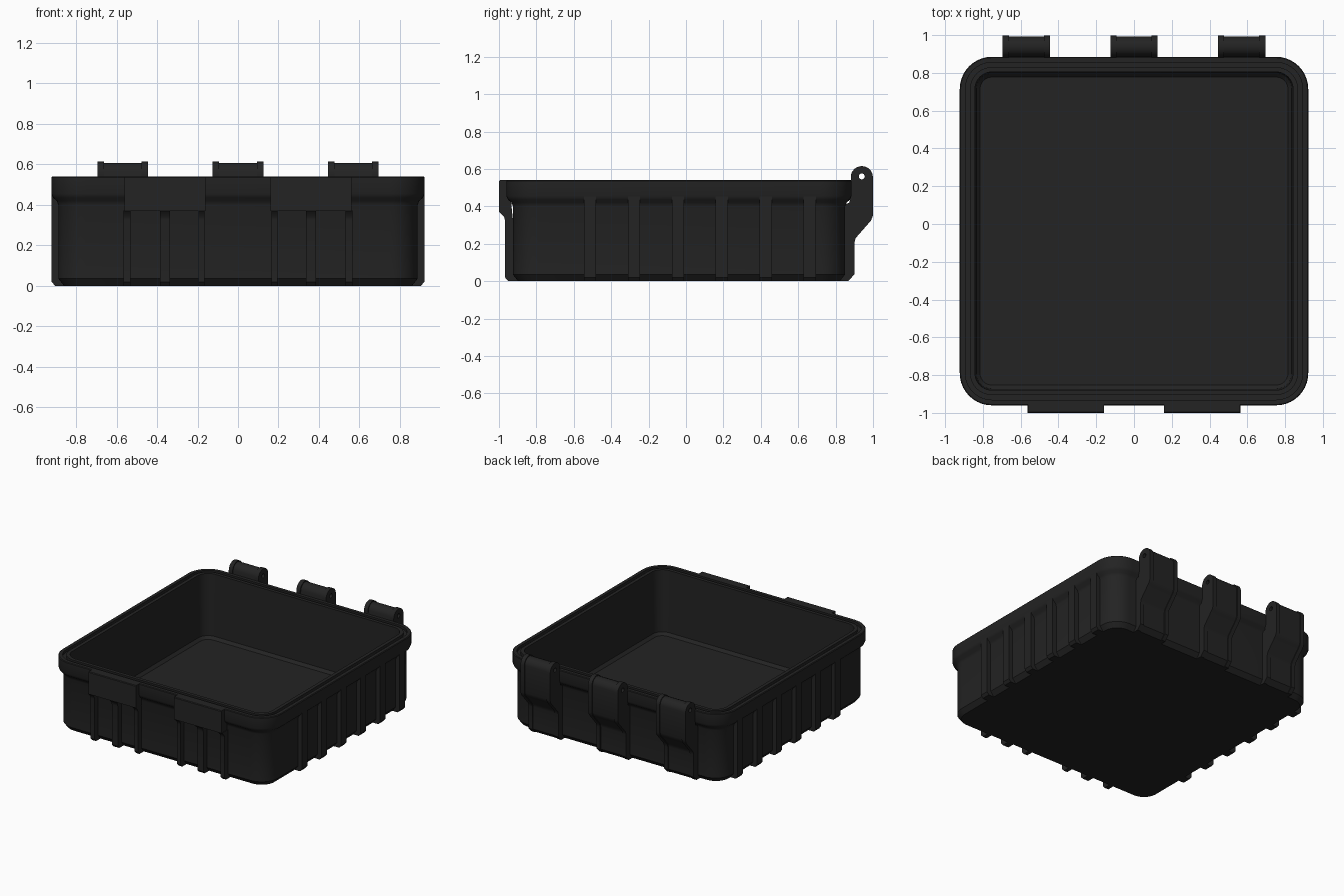
import bpy, bmesh, math
from mathutils import Matrix

if "Cube" in bpy.data.objects:
    bpy.data.objects.remove(bpy.data.objects["Cube"])

CY = -0.0375            # centre of the tray in y
HALF, RAD = 0.9225, 0.17

plastic = bpy.data.materials.new("black plastic")
plastic.diffuse_color = (0.017, 0.017, 0.017, 1)
plastic.use_nodes = True
plastic.node_tree.nodes["Principled BSDF"].inputs["Base Color"].default_value = plastic.diffuse_color


def add_object(name, mesh, smooth=True):
    obj = bpy.data.objects.new(name, mesh)
    bpy.context.collection.objects.link(obj)
    mesh.materials.clear()
    mesh.materials.append(plastic)
    bpy.ops.object.select_all(action='DESELECT')
    obj.select_set(True)
    bpy.context.view_layer.objects.active = obj
    if smooth:
        bpy.ops.object.shade_smooth_by_angle(angle=math.radians(32))
    return obj


def rounded_square(half, radius, steps=10):
    pts = []
    for k, (sx, sy) in enumerate([(1, 1), (-1, 1), (-1, -1), (1, -1)]):
        for i in range(steps + 1):
            a = math.pi / 2 * (k + i / steps)
            pts.append((sx * (half - radius) + radius * math.cos(a),
                        sy * (half - radius) + radius * math.sin(a)))
    return pts


def arc(cx, cy, r, a0, a1, n):
    return [(cx + r * math.cos(math.radians(a0 + (a1 - a0) * i / n)),
             cy + r * math.sin(math.radians(a0 + (a1 - a0) * i / n)))
            for i in range(n + 1)]


def prism(name, outlines, centre, width, axis='X'):
    """Extrude (outward, height) outlines; inner outlines become holes."""
    cu = bpy.data.curves.new("outline", 'CURVE')
    cu.dimensions, cu.fill_mode, cu.extrude = '2D', 'BOTH', width / 2
    for pts in outlines:
        sp = cu.splines.new('POLY')
        sp.points.add(len(pts) - 1)
        for p, (u, v) in zip(sp.points, pts):
            p.co = (u, v, 0, 1)
        sp.use_cyclic_u = True
    tmp = bpy.data.objects.new("outline", cu)
    bpy.context.collection.objects.link(tmp)
    bpy.context.view_layer.update()
    deps = bpy.context.evaluated_depsgraph_get()
    mesh = bpy.data.meshes.new_from_object(tmp.evaluated_get(deps))
    bpy.data.objects.remove(tmp)
    if axis == 'X':     # outline in the yz plane, extruded along x
        m = Matrix(((0, 0, 1, centre), (1, 0, 0, 0), (0, 1, 0, 0), (0, 0, 0, 1)))
    else:               # outline in the xz plane, extruded along y
        m = Matrix(((1, 0, 0, 0), (0, 0, -1, centre), (0, 1, 0, 0), (0, 0, 0, 1)))
    mesh.transform(m)
    bm = bmesh.new()
    bm.from_mesh(mesh)
    bmesh.ops.remove_doubles(bm, verts=bm.verts, dist=1e-5)
    bmesh.ops.recalc_face_normals(bm, faces=bm.faces)
    bm.to_mesh(mesh)
    bm.free()
    return add_object(name, mesh)


# Tray shell: stacked rounded squares from the underside, over the rim, to the floor
levels = [(0.86, 0), (0.888, 0.035), (0.888, 0.40), (0.896, 0.42), (0.914, 0.435),
          (HALF, 0.455), (HALF, 0.535), (0.918, 0.54), (0.893, 0.54), (0.893, 0.52),
          (0.868, 0.52), (0.868, 0.54), (0.842, 0.54), (0.835, 0.07), (0.815, 0.05)]
bm = bmesh.new()
rings = []
for half, z in levels:
    rings.append([bm.verts.new((x, y + CY, z))
                  for x, y in rounded_square(half, RAD - (HALF - half))])
for lo, hi in zip(rings, rings[1:]):
    for i in range(len(lo)):
        j = (i + 1) % len(lo)
        bm.faces.new((lo[i], lo[j], hi[j], hi[i]))
bm.faces.new(rings[0][::-1])
bm.faces.new(rings[-1])
bmesh.ops.recalc_face_normals(bm, faces=bm.faces)
shell = bpy.data.meshes.new("tray_shell")
bm.to_mesh(shell)
bm.free()
add_object("tray_shell", shell)

# Stiffening ribs on both sides
for side in (-1, 1):
    rib = [(side * u, v) for u, v in
           [(0.85, 0), (0.905, 0), (0.921, 0.02), (0.921, 0.46), (0.87, 0.46)]]
    for i in range(6):
        prism("side_rib", [rib], -0.513 + 0.235 * i, 0.066, 'Y')

# Front latch blocks with three ribs under each
block = [(-0.93, 0.37), (-1.0, 0.37), (-1.0, 0.535), (-0.995, 0.54), (-0.945, 0.54)]
leg = [(-0.89, 0), (-0.95, 0), (-0.968, 0.02), (-0.968, 0.325), (-0.973, 0.345),
       (-1.0, 0.372), (-0.93, 0.372)]
for side in (-1, 1):
    prism("latch_block", [block], side * 0.36, 0.40)
    for x, w in ((0.18, 0.03), (0.36, 0.05), (0.548, 0.034)):
        prism("latch_rib", [leg], side * x, w)


# Rear hinges: full-depth cheeks with a slightly recessed middle
def hinge_outline(d):
    r = 0.059 - d
    return ([(0.82, 0.0), (0.866 - d, 0.0), (0.90 - d, 0.035), (0.90 - d, 0.205),
             (0.907 - d, 0.23), (0.99 - d, 0.325), (0.999 - d, 0.35)]
            + arc(0.94, 0.556, r, 0, 180, 16)
            + [(0.881, 0.52), (0.875, 0.42), (0.82, 0.40)])


pin_hole = arc(0.94, 0.56, 0.016, 0, 337.5, 15)
for x in (-0.57, 0, 0.57):
    prism("hinge_middle", [hinge_outline(0.007), pin_hole], x, 0.19)
    for side in (-1, 1):
        prism("hinge_cheek", [hinge_outline(0), pin_hole], x + side * 0.109, 0.032)
